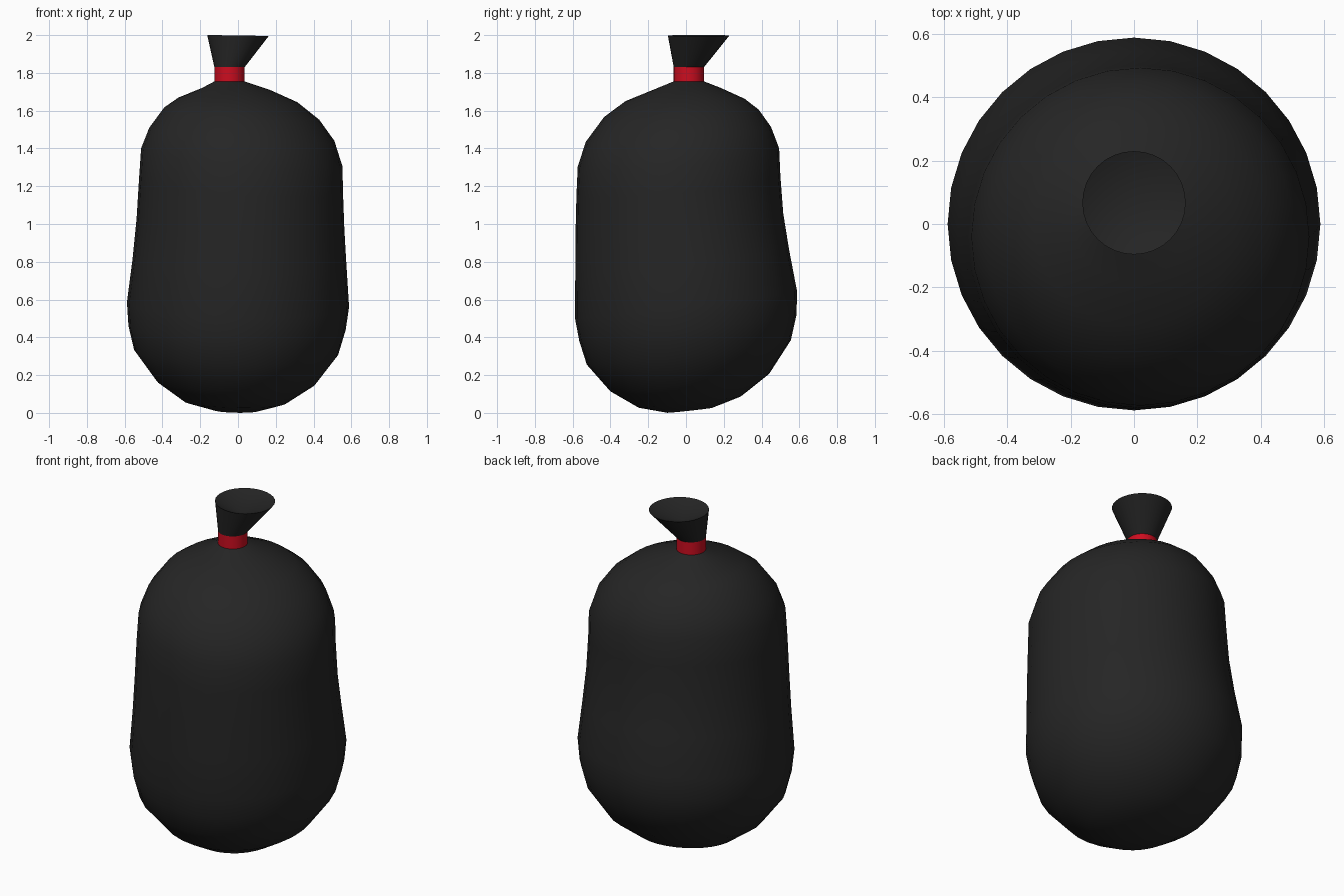
import bpy, bmesh, math

if "Cube" in bpy.data.objects:
    bpy.data.objects.remove(bpy.data.objects["Cube"])

SIDES = 32


def material(name, color):
    m = bpy.data.materials.new(name)
    m.diffuse_color = (*color, 1)
    m.use_nodes = True
    m.node_tree.nodes["Principled BSDF"].inputs["Base Color"].default_value = m.diffuse_color
    return m


black = material("black_plastic", (0.0185, 0.0185, 0.0185))
red = material("red_tie", (0.60, 0.004, 0.014))


def loft(name, rings, mat, start=None, end=None):
    """Skin tilted rings (cx, cy, cz, radius, slope_x, slope_y); cap with poles."""
    bm = bmesh.new()
    loops = []
    for cx, cy, cz, r, sx, sy in rings:
        loop = []
        for i in range(SIDES):
            a = 2 * math.pi * i / SIDES
            dx, dy = r * math.cos(a), r * math.sin(a)
            loop.append(bm.verts.new((cx + dx, cy + dy, cz + sx * dx + sy * dy)))
        loops.append(loop)
    for lo, hi in zip(loops, loops[1:]):
        for i in range(SIDES):
            j = (i + 1) % SIDES
            bm.faces.new((lo[i], lo[j], hi[j], hi[i]))
    for pole, loop, flip in ((start, loops[0], True), (end, loops[-1], False)):
        if pole:
            p = bm.verts.new(pole)
            for i in range(SIDES):
                f = (loop[i], loop[(i + 1) % SIDES], p)
                bm.faces.new(f[::-1] if flip else f)
    me = bpy.data.meshes.new(name)
    bm.to_mesh(me)
    bm.free()
    me.materials.append(mat)
    ob = bpy.data.objects.new(name, me)
    bpy.context.collection.objects.link(ob)
    bpy.ops.object.select_all(action='DESELECT')
    ob.select_set(True)
    bpy.context.view_layer.objects.active = ob
    bpy.ops.object.shade_smooth_by_angle(angle=math.radians(40))
    return ob


neck_low = (-0.045, 0.015, 1.755, 0.08, 0, 0)
neck_high = (-0.045, 0.015, 1.83, 0.08, 0, 0)

# Sagging bag body, from the rounded bottom up to the gathered neck
loft("bag_body", [
    (-0.01, 0.02, 0.014, 0.12, -0.02, 0.11),
    (-0.015, 0.02, 0.057, 0.27, -0.02, 0.11),
    (-0.01, 0.02, 0.16, 0.42, -0.02, 0.11),
    (-0.01, 0.015, 0.32, 0.54, -0.025, 0.12),
    (-0.005, 0.01, 0.45, 0.575, -0.02, 0.12),
    (0, 0, 0.573, 0.588, -0.022, 0.12),
    (0.008, -0.02, 0.80, 0.566, -0.03, 0.11),
    (0.013, -0.035, 1.0, 0.55, -0.05, 0.10),
    (0.016, -0.04, 1.2, 0.54, -0.07, 0.09),
    (0.02, -0.04, 1.353, 0.533, -0.09, 0.09),
    (0.02, -0.04, 1.475, 0.49, -0.07, 0.08),
    (0.02, -0.025, 1.585, 0.41, -0.08, 0.05),
    (0, -0.005, 1.657, 0.315, -0.04, 0.02),
    (-0.01, 0.0, 1.715, 0.18, -0.03, 0.04),
    neck_low,
], black, start=(-0.01, 0.02, 0.012))

# Red tie around the neck
loft("neck_tie", [neck_low, neck_high], red)

# Flared mouth above the tie, with a hollow inside
loft("bag_mouth", [
    neck_high,
    (0, 0.067, 1.998, 0.163, -0.015, 0),
], black, end=(-0.015, 0.05, 1.93))
